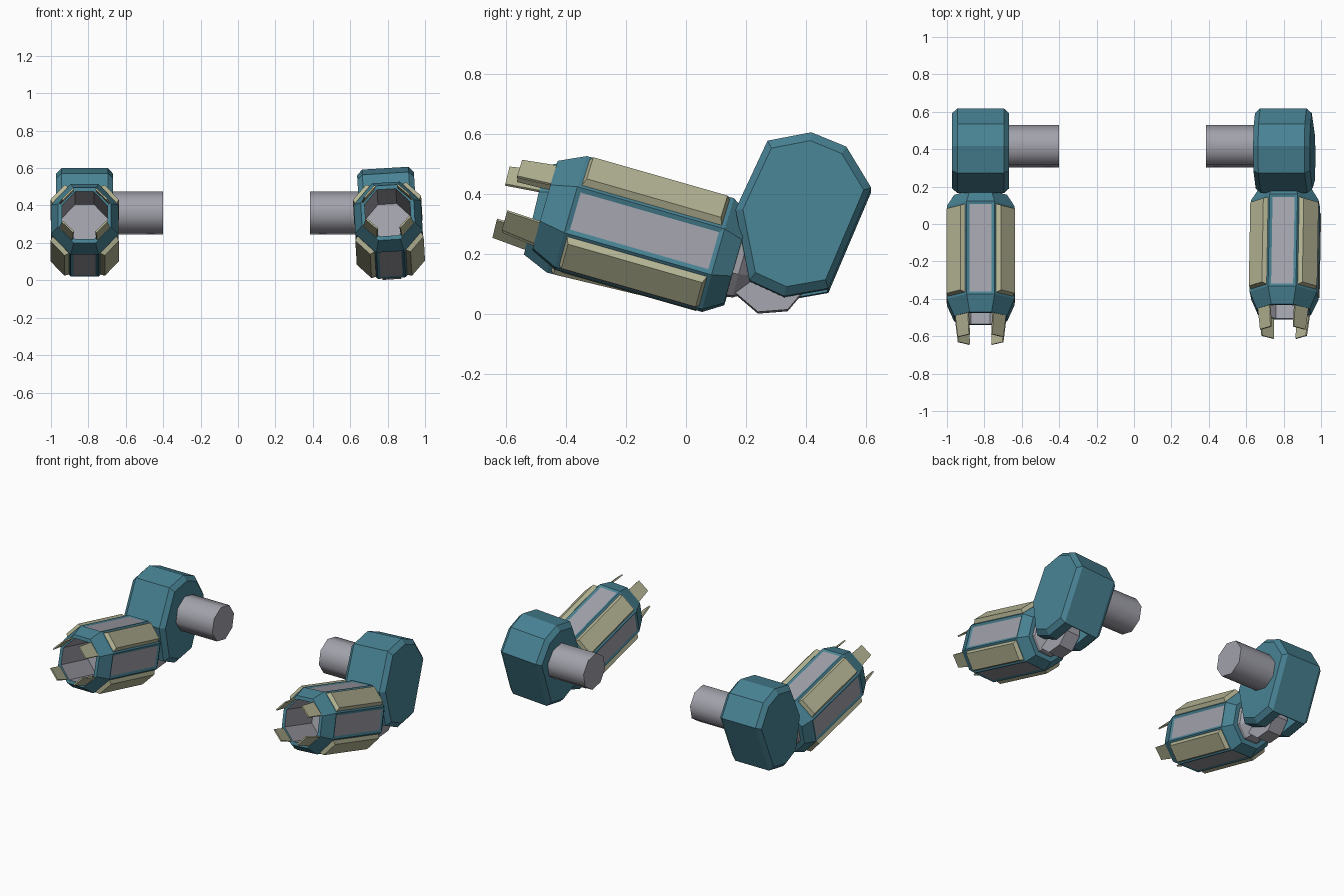
import bpy, bmesh, math
from mathutils import Matrix, Vector

if "Cube" in bpy.data.objects:
    bpy.data.objects.remove(bpy.data.objects["Cube"])


def material(name, rgb):
    m = bpy.data.materials.new(name)
    m.diffuse_color = (*rgb, 1)
    m.use_nodes = True
    m.node_tree.nodes["Principled BSDF"].inputs["Base Color"].default_value = m.diffuse_color
    return m


TEAL = material("teal armour", (0.065, 0.225, 0.295))
GREY = material("grey metal", (0.36, 0.36, 0.41))
KHAKI = material("khaki plate", (0.46, 0.46, 0.30))


def loft(bm, sections):
    """Join equal-sized point loops; returns side faces per segment and both caps."""
    rings = [[bm.verts.new(p) for p in s] for s in sections]
    n = len(rings[0])
    segs = [[bm.faces.new((a[i], a[(i + 1) % n], b[(i + 1) % n], b[i])) for i in range(n)]
            for a, b in zip(rings, rings[1:])]
    caps = [bm.faces.new(rings[0]), bm.faces.new(rings[-1])]
    bmesh.ops.recalc_face_normals(bm, faces=bm.faces)
    return segs, caps


def finish(name, bm, mats, matrix=Matrix()):
    bm.transform(matrix)
    bmesh.ops.recalc_face_normals(bm, faces=bm.faces)
    me = bpy.data.meshes.new(name)
    bm.to_mesh(me)
    bm.free()
    ob = bpy.data.objects.new(name, me)
    bpy.context.collection.objects.link(ob)
    for m in mats:
        me.materials.append(m)
    return ob


def solid(name, sections, mat, matrix=Matrix()):
    bm = bmesh.new()
    loft(bm, sections)
    return finish(name, bm, [mat], matrix)


def disc(x, y, z, r, n, turn=0.0):
    """Regular polygon facing x."""
    return [(x, y + r * math.cos(turn + math.tau * i / n), z + r * math.sin(turn + math.tau * i / n))
            for i in range(n)]


def ring(u, r, squash=0.933):
    """Flat-topped octagon across the forearm axis (-y); r is the half height."""
    R = r / math.cos(math.pi / 8)
    return [(R * squash * math.cos(math.pi / 8 + math.pi / 4 * i), -u,
             R * math.sin(math.pi / 8 + math.pi / 4 * i)) for i in range(8)]


UPPER = [(0.272, 0.572), (0.418, 0.60), (0.535, 0.552), (0.618, 0.415),
         (0.475, 0.078), (0.328, 0.052), (0.212, 0.105), (0.165, 0.342)]


def upper_section(x, s):
    cy, cz = 0.39, 0.33
    return [(x, cy + (y - cy) * s, cz + (z - cz) * s) for y, z in UPPER]


def arm(side, cx, roll, base, tilt, elbow_z, shoulder):
    body = (Matrix.Translation((cx, 0, 0.3)) @ Matrix.Rotation(math.radians(-roll), 4, 'Y')
            @ Matrix.Translation((0, 0, -0.3)))
    fore = body @ Matrix.Translation((0, *base)) @ Matrix.Rotation(math.radians(-tilt), 4, 'X')

    # upper arm block with chamfered sides and a slot for the elbow
    upper = solid(side + "_upper_arm", [upper_section(-0.152, 0.89), upper_section(-0.124, 1),
                                        upper_section(0.124, 1), upper_section(0.152, 0.89)], TEAL, body)
    cutter = solid("slot_cutter", [disc(-0.063, 0.28, 0.128, 0.2, 16), disc(0.063, 0.28, 0.128, 0.2, 16)],
                   TEAL, body)
    cutter.hide_render = True
    mod = upper.modifiers.new("slot", 'BOOLEAN')
    mod.operation, mod.solver, mod.object = 'DIFFERENCE', 'EXACT', cutter
    bpy.context.view_layer.objects.active = upper
    bpy.ops.object.modifier_apply(modifier=mod.name)
    bpy.data.objects.remove(cutter)

    # elbow disc and neck into the forearm
    t = math.radians(27)
    solid(side + "_elbow", [disc(-0.05, 0.28, elbow_z, 0.13, 8, t), disc(0.05, 0.28, elbow_z, 0.13, 8, t)],
          GREY, body)
    solid(side + "_neck", [ring(-0.05, 0.125), ring(-0.085, 0.12), ring(-0.15, 0.08, 0.6)], GREY, fore)

    # shoulder axle
    axle = solid(side + "_shoulder_axle", [disc(x, 0.415, 0.36, 0.116, 8, math.radians(11)) for x in shoulder], GREY)
    bpy.ops.object.select_all(action='DESELECT')
    axle.select_set(True)
    bpy.context.view_layer.objects.active = axle
    bpy.ops.object.shade_smooth_by_angle(angle=math.radians(50))

    # hollow octagonal forearm: grey inset panels, raised khaki plates on the diagonals
    bm = bmesh.new()
    segs, caps = loft(bm, [ring(-0.065, 0.152), ring(0, 0.193), ring(0.511, 0.193),
                           ring(0.6, 0.152), ring(0.6, 0.13), ring(0.31, 0.13)])
    for f in segs[4] + [caps[1]]:
        f.material_index = 1
    panels, plates = segs[1][1::2], segs[1][0::2]
    bmesh.ops.inset_individual(bm, faces=panels, thickness=0.022, depth=-0.006)
    for f in panels:
        f.material_index = 1
    bmesh.ops.inset_individual(bm, faces=plates, thickness=0.018, depth=0)
    rim = bmesh.ops.inset_individual(bm, faces=plates, thickness=0.014, depth=0.025)["faces"]
    for f in plates + rim:
        f.material_index = 2
    finish(side + "_forearm", bm, [TEAL, GREY, KHAKI], fore)

    # four thin claws around the muzzle
    for k in range(4):
        turn = Matrix.Rotation(math.radians(45 + 90 * k), 4, 'Y')
        claw = [[(sx * w, -u, r + dr) for sx, dr in ((-1, 0), (1, 0), (1, 0.009), (-1, 0.009))]
                for u, r, w in ((0.56, 0.14, 0.05), (0.715, 0.122, 0.042))]
        solid(f"{side}_claw_{k + 1}", claw, KHAKI, fore @ turn)


arm("left", -0.82, 0, (0.078, 0.207), 13.5, 0.145, (-0.69, -0.40))
arm("right", 0.805, 3.5, (0.107, 0.197), 16, 0.128, (0.67, 0.385))
